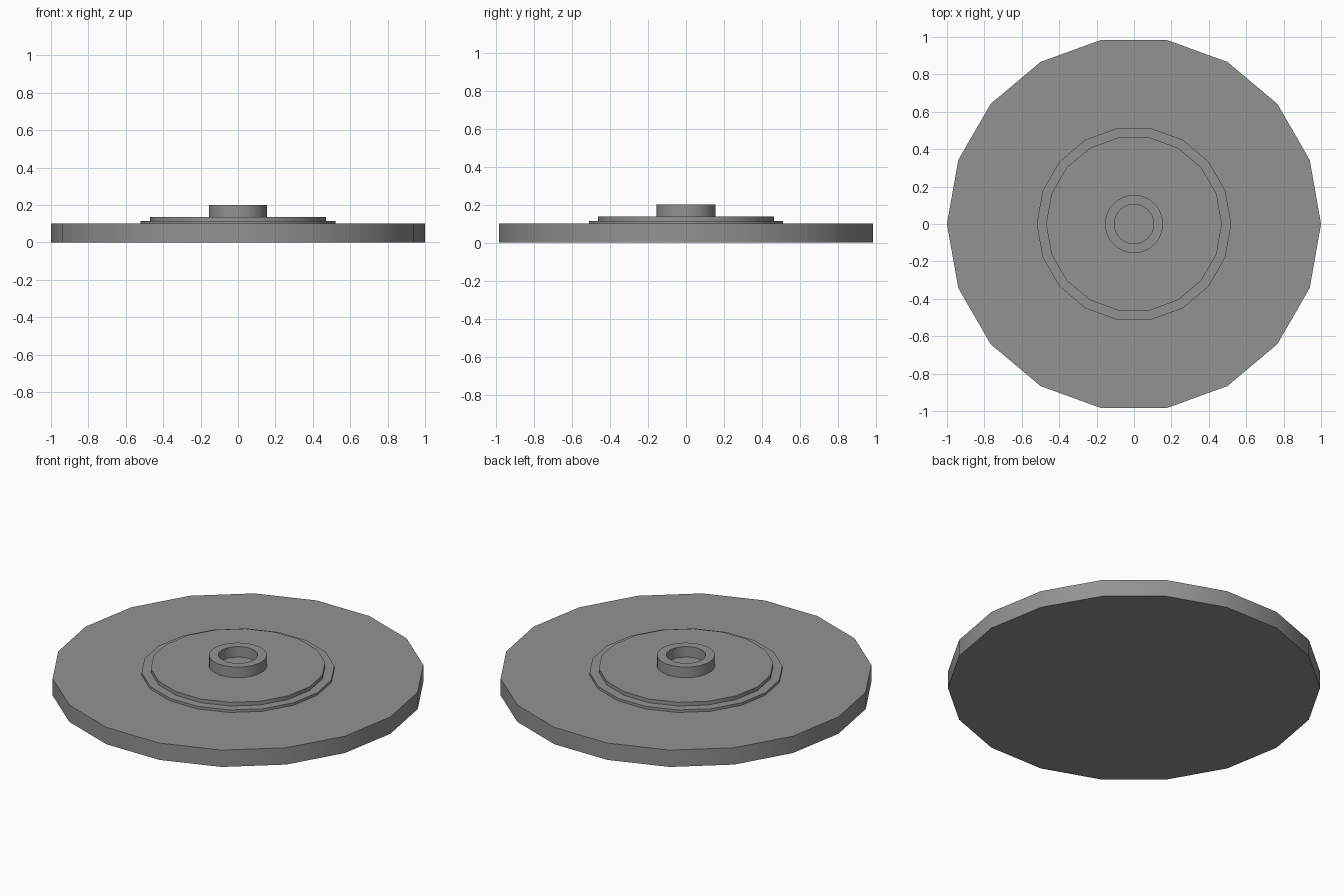
import bpy
import bmesh
import math

cube = bpy.data.objects.get("Cube")
if cube:
    bpy.data.objects.remove(cube, do_unlink=True)

GREY = (0.29, 0.29, 0.29, 1.0)
metal = bpy.data.materials.new("mid_grey")
metal.use_nodes = True
metal.diffuse_color = GREY
metal.node_tree.nodes["Principled BSDF"].inputs["Base Color"].default_value = GREY


def lathe(name, profile, sides):
    """Revolve (radius, height) points; zero radius closes an end."""
    bm = bmesh.new()
    rings = []
    for radius, z in profile:
        rings.append([bm.verts.new((radius * math.cos(math.tau * i / sides),
                                    radius * math.sin(math.tau * i / sides), z))
                      for i in range(sides)])
    for low, high in zip(rings, rings[1:]):
        for i in range(sides):
            j = (i + 1) % sides
            bm.faces.new((low[i], low[j], high[j], high[i]))
    bm.faces.new(rings[0][::-1])
    bm.faces.new(rings[-1])
    bmesh.ops.recalc_face_normals(bm, faces=bm.faces)
    mesh = bpy.data.meshes.new(name)
    bm.to_mesh(mesh)
    bm.free()
    mesh.materials.append(metal)
    obj = bpy.data.objects.new(name, mesh)
    bpy.context.collection.objects.link(obj)
    bpy.ops.object.select_all(action='DESELECT')
    obj.select_set(True)
    bpy.context.view_layer.objects.active = obj
    bpy.ops.object.shade_smooth_by_angle(angle=math.radians(30))
    return obj


# Faceted base with two stacked steps
lathe("base_disc", [(1.0, 0.0), (1.0, 0.1), (0.52, 0.1), (0.52, 0.115),
                    (0.47, 0.115), (0.47, 0.137)], 18)

# Round hub with a blind bore
lathe("hub", [(0.155, 0.13), (0.155, 0.2), (0.105, 0.2), (0.105, 0.138)], 48)
